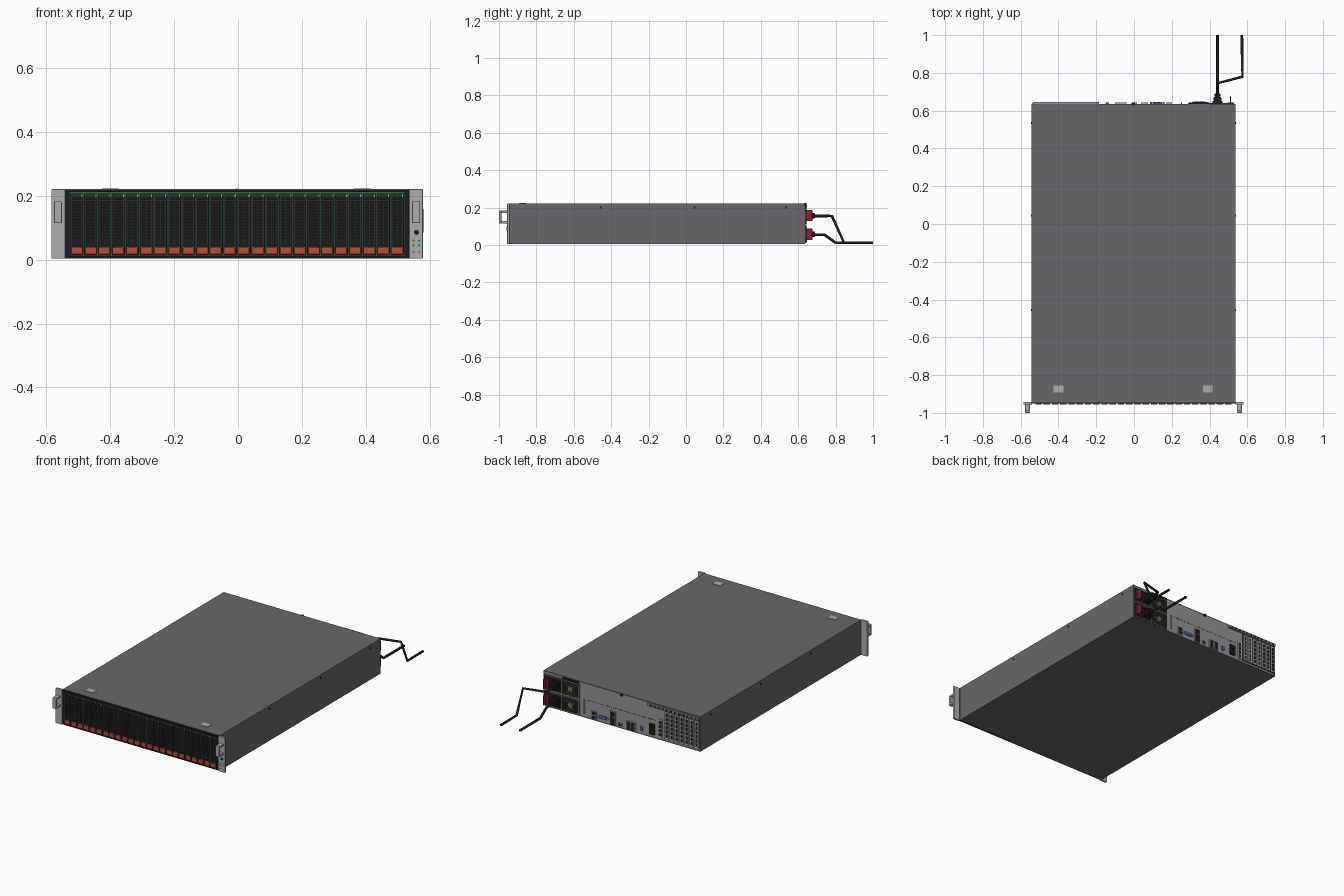
import bpy, bmesh, math
from mathutils import Matrix, Vector

if "Cube" in bpy.data.objects:
    bpy.data.objects.remove(bpy.data.objects["Cube"])


def mat(name, r, g, b):
    m = bpy.data.materials.new(name)
    m.diffuse_color = (r, g, b, 1)
    m.use_nodes = True
    m.node_tree.nodes["Principled BSDF"].inputs["Base Color"].default_value = m.diffuse_color
    return m


STEEL = mat("dark_steel", .14, .14, .145)
LIGHT = mat("light_metal", .42, .42, .42)
PANEL = mat("rear_metal", .30, .30, .31)
BLACK = mat("black", .012, .012, .013)
CARR = mat("carrier_black", .025, .026, .027)
RED = mat("latch_red", .50, .07, .045)
MAROON = mat("dark_red", .25, .015, .03)
GREEN = mat("board_green", .03, .16, .06)
BLUE = mat("port_blue", .06, .14, .5)
GOLD = mat("gold", .42, .30, .10)


def finish(name, bm, m, smooth=False):
    me = bpy.data.meshes.new(name)
    bm.to_mesh(me)
    bm.free()
    me.materials.append(m)
    o = bpy.data.objects.new(name, me)
    bpy.context.collection.objects.link(o)
    if smooth:
        bpy.ops.object.select_all(action='DESELECT')
        o.select_set(True)
        bpy.context.view_layer.objects.active = o
        bpy.ops.object.shade_smooth_by_angle()
    return o


def boxes(name, items, m, bevel=0):
    """One object from (x0, x1, y0, y1, z0, z1) boxes."""
    bm = bmesh.new()
    for x0, x1, y0, y1, z0, z1 in items:
        M = Matrix.Translation(((x0 + x1) / 2, (y0 + y1) / 2, (z0 + z1) / 2)) @ \
            Matrix.Diagonal((x1 - x0, y1 - y0, z1 - z0, 1))
        bmesh.ops.create_cube(bm, size=1, matrix=M)
    o = finish(name, bm, m)
    if bevel:
        b = o.modifiers.new("bevel", 'BEVEL')
        b.width, b.segments = bevel, 2
    return o


def discs(name, items, m, axis='Y', seg=20):
    """One object from (x, y, z, radius, depth) cylinders or (.., r2) cones."""
    R = Matrix.Rotation(math.pi / 2, 4, 'X' if axis == 'Y' else 'Y')
    bm = bmesh.new()
    for x, y, z, r, d in items:
        bmesh.ops.create_cone(bm, cap_ends=True, segments=seg, radius1=r, radius2=r, depth=d,
                              matrix=Matrix.Translation((x, y, z)) @ R)
    return finish(name, bm, m, True)


def wire(name, pts, r, m, cyclic=False):
    cu = bpy.data.curves.new(name, 'CURVE')
    cu.dimensions = '3D'
    cu.bevel_depth, cu.bevel_resolution, cu.use_fill_caps = r, 2, True
    s = cu.splines.new('POLY')
    s.points.add(len(pts) - 1)
    for p, q in zip(s.points, pts):
        p.co = (*q, 1)
    s.use_cyclic_u = cyclic
    cu.materials.append(m)
    o = bpy.data.objects.new(name, cu)
    bpy.context.collection.objects.link(o)
    bpy.ops.object.select_all(action='DESELECT')
    o.select_set(True)
    bpy.context.view_layer.objects.active = o
    bpy.ops.object.convert(target='MESH')


# chassis shell
XL, XR, YF, YB = -.543, .537, -.945, .635
boxes("chassis_floor", [(XL, XR, YF, YB, .004, .012)], STEEL)
boxes("chassis_sides", [(XL, XL + .008, YF, YB, .012, .216), (XR - .008, XR, YF, YB, .012, .216)], STEEL)
boxes("top_cover", [(XL, XR, YF, YB, .214, .221)], STEEL)
boxes("rear_panel", [(XL + .008, XR - .008, YB - .008, YB, .012, .214)], PANEL)
boxes("cover_pads", [(x - .026, x + .026, -.893, -.856, .220, .2235) for x in (-.4, .39)], LIGHT)
discs("side_screws", [(x, y, .2, .006, .006) for x in (XL, XR) for y in (-.455, .045, .535)], BLACK, 'X')
discs("cover_thumbscrew", [(-.004, YB + .002, .214, .009, .012)], BLACK)

# front frame around the bays
boxes("front_frame", [(XL, XR, -.949, -.935, .004, .011), (XL, XR, -.949, -.935, .212, .219),
                      (XL, -.528, -.949, -.935, .011, .212), (.521, XR, -.949, -.935, .011, .212)], BLACK)
boxes("backplane", [(XL + .008, XR - .008, -.62, -.61, .012, .214)], GREEN)

# one drive carrier, repeated along x
PITCH, X0 = .04367, -.5057
half = .0203
slats = [(X0 - .014, X0 + .014, -.949, -.945, .05 + .0095 * i, .055 + .0095 * i) for i in range(15)]
slats += [(X0 - half, X0 - .0135, -.951, -.943, .013, .208), (X0 + .0135, X0 + half, -.951, -.943, .013, .208),
          (X0 - .0135, X0 + .0135, -.951, -.943, .194, .208), (X0 - .002, X0 + .002, -.9505, -.945, .048, .194),
          (X0 - .0135, X0 + .0135, -.951, -.943, .013, .016)]
drive = [
    boxes("drive_body", [(X0 - half, X0 + half, -.943, -.63, .013, .208)], BLACK),
    boxes("drive_grille", slats, CARR),
    boxes("drive_latch", [(X0 - .017, X0 + .017, -.955, -.943, .017, .04)], RED, .002),
    boxes("drive_light", [(X0 + .015, X0 + .0185, -.953, -.949, .196, .204)], LIGHT),
    boxes("drive_board_edge", [(X0 + half, X0 + half + .0015, -.946, -.64, .02, .2)], GREEN),
]
for o in drive:
    a = o.modifiers.new("row", 'ARRAY')
    a.count = 24
    a.use_relative_offset, a.use_constant_offset = False, True
    a.constant_offset_displace = (PITCH, 0, 0)

# rack ears and pull handles
for side, x0, x1, h in (("left", -.585, -.541, -.564), ("right", .536, .579, .558)):
    boxes(side + "_rack_ear", [(x0, x1, -.956, -.942, .004, .221)], LIGHT, .002)
    a, b = h - .0125, h + .0125
    boxes(side + "_handle", [(a, b, -1, -.987, .115, .183), (a, b, -.988, -.955, .115, .128),
                             (a, b, -.988, -.955, .17, .183)], LIGHT, .003)
discs("power_button", [(.559, -.957, .086, .008, .006)], BLACK)
discs("status_lights", [(x, -.956, z, .0035, .004) for x in (.55, .567) for z in (.045, .06)], GREEN, seg=10)
discs("alert_lights", [(x, -.956, .024, .0035, .004) for x in (.55, .567)], RED, seg=10)

# two stacked power supplies
for tag, z in (("lower", .057), ("upper", .157)):
    b, t = z - .046, z + .046
    boxes(tag + "_supply_face", [(.285, .529, YB, .639, b, t)], BLACK)
    boxes(tag + "_supply_trim", [(.285, .529, YB, .641, b, b + .004), (.285, .529, YB, .641, t - .004, t),
                                 (.285, .289, YB, .641, b, t), (.405, .409, YB, .641, b, t)], PANEL)
    boxes(tag + "_supply_latch", [(.507, .513, .638, .675, z - .03, z + .03),
                                  (.495, .527, .638, .644, z - .03, z + .03)], MAROON, .002)
    boxes(tag + "_socket", [(.415, .468, .638, .652, z - .026, z + .026)], BLACK)
    boxes(tag + "_plug", [(.422, .462, .65, .672, z - .021, z + .021),
                          (.427, .457, .672, .69, z - .015, z + .015)], BLACK, .004)
    # fan: hub, blades and wire guard
    fx = .347
    discs(tag + "_fan_hub", [(fx, .641, z, .014, .006)], GOLD)
    bm = bmesh.new()
    for k in range(7):
        M = Matrix.Translation((fx, .640, z)) @ Matrix.Rotation(k * math.tau / 7, 4, 'Y') @ \
            Matrix.Translation((.023, 0, 0)) @ Matrix.Diagonal((.022, .003, .011, 1))
        bmesh.ops.create_cube(bm, size=1, matrix=M)
    finish(tag + "_fan_blades", bm, CARR)
    for k, r in enumerate((.02, .03, .04)):
        wire(f"{tag}_fan_guard_{k + 1}", [(fx + r * math.cos(i * math.tau / 24), .645, z + r * math.sin(i * math.tau / 24))
                                          for i in range(24)], .0014, GOLD if k == 0 else PANEL, True)
    for k, s in enumerate((1, -1)):
        wire(f"{tag}_guard_bar_{k + 1}", [(fx - .031, .646, z - .031 * s), (fx + .031, .646, z + .031 * s)], .0014, PANEL)

# power cords
wire("upper_power_cord", [(.442, .68, .155), (.442, .745, .155), (.575, .78, .155), (.573, .845, .012),
                          (.571, 1, .012)], .0075, BLACK)
wire("lower_power_cord", [(.442, .68, .055), (.442, .74, .055), (.442, .8, .012), (.442, 1, .012)], .0075, BLACK)

# rear expansion slots: covers with dark vents
N, P = 7, .0345
xs = [-.521 + P * i for i in range(N)]
boxes("slot_recess", [(-.539, -.295, YB, .637, .018, .196)], BLACK)
boxes("slot_covers", [(x - .0135, x + .0135, .636, .641, .022, .192) for x in xs], LIGHT)
boxes("slot_vents", [(x - .006, x + .006, .640, .642, .032 + .026 * k, .052 + .026 * k)
                     for x in xs for k in range(6)], BLACK)
boxes("slot_retainer", [(-.535, -.185, YB, .646, .198, .214)], PANEL)
boxes("retainer_holes", [(-.525 + .028 * i, -.509 + .028 * i, .645, .647, .202, .210) for i in range(12)], BLACK)
boxes("supply_top_flange", [(.29, .40, YB, .644, .207, .217)], BLACK)
boxes("card_bracket", [(-.284, -.256, YB, .640, .02, .135)], LIGHT)
boxes("card_vents", [(-.278, -.262, .639, .642, .03 + .025 * k, .048 + .025 * k) for k in range(4)], BLACK)

# rear ports: metal shells with dark or blue inserts
ports = [(.185, .016, .026, .010), (.185, .016, .052, .010), (.055, .018, .036, .026), (.055, .018, .078, .018),
         (-.055, .016, .038, .026), (-.085, .016, .038, .026), (.005, .012, .028, .009)]
boxes("port_shells", [(x - w, x + w, YB, .642, z - h, z + h) for x, w, z, h in ports], LIGHT)
boxes("port_openings", [(x - w + .004, x + w - .004, .641, .643, z - h + .003, z + h - .003)
                        for x, w, z, h in ports], BLACK)
boxes("video_port", [(.098, .148, YB, .645, .03, .05)], BLUE, .003)
discs("video_port_screws", [(x, .64, .04, .006, .012) for x in (.09, .156)], LIGHT, seg=6)
boxes("blue_ports", [(-.150, -.132, YB, .642, .03, .055)], BLUE)
boxes("network_port", [(-.232, -.196, YB, .643, .025, .065), (-.232, -.196, YB, .643, .07, .09)], BLACK)
boxes("pull_tab", [(.249, .255, YB, .643, .03, .12)], LIGHT)
boxes("rear_vent_row", [(-.24 + .016 * i, -.232 + .016 * i, .634, .636, .115, .119) for i in range(30)], BLACK)
